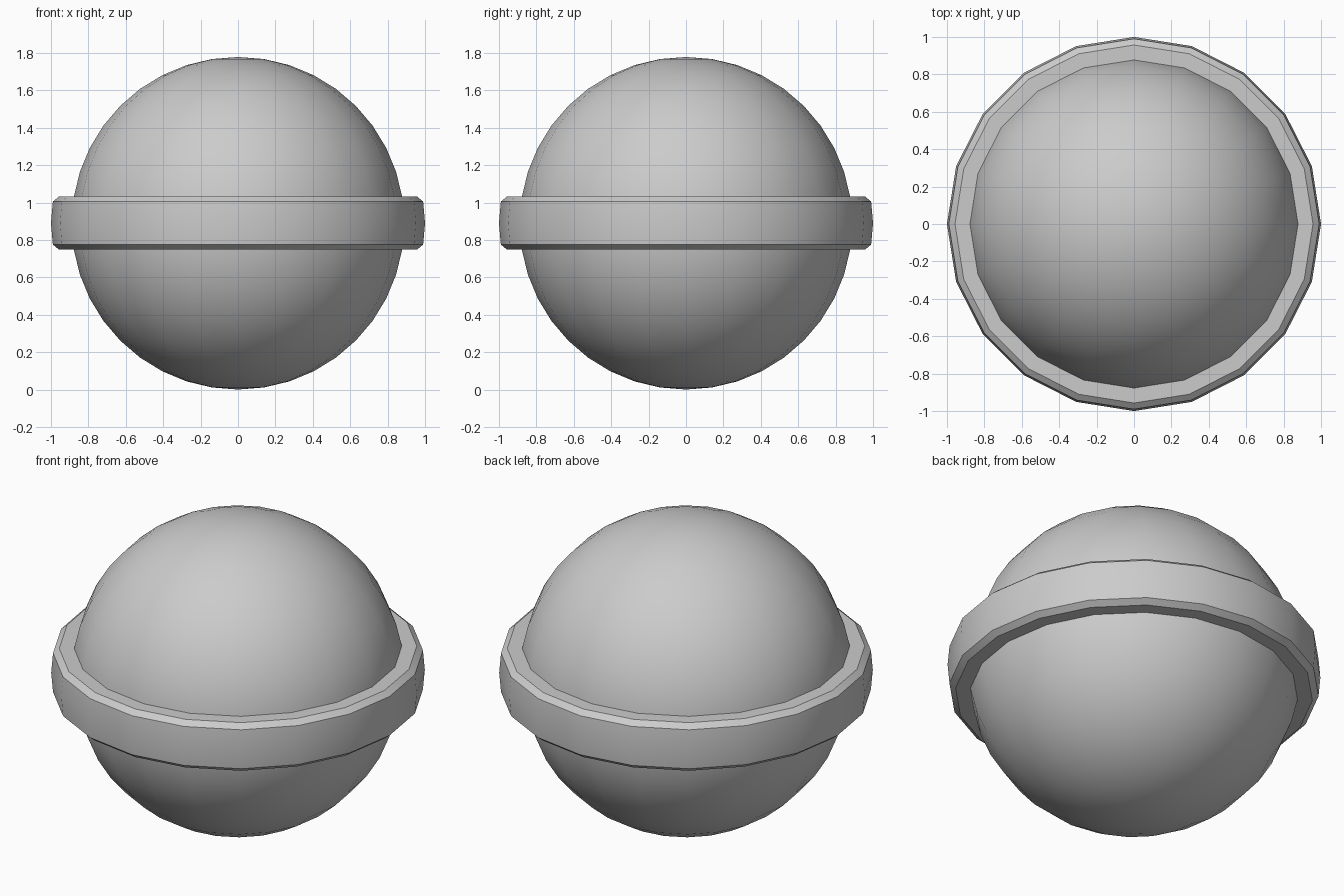
import bpy
from math import sin, cos, pi, radians

if "Cube" in bpy.data.objects:
    bpy.data.objects.remove(bpy.data.objects["Cube"])

SIDES = 20
R = 0.889      # sphere radius
CZ = 0.89      # height of the equator

# Main ball
bpy.ops.mesh.primitive_uv_sphere_add(segments=SIDES, ring_count=20, radius=R, location=(0, 0, CZ))
ball = bpy.context.object
ball.name = "ball"
bpy.ops.object.shade_smooth()

# Chamfered band round the equator: closed (radius, height) profile swept in a circle
profile = [(0.84, -0.142), (0.957, -0.142), (0.99, -0.115), (1.0, 0),
           (0.99, 0.115), (0.957, 0.142), (0.84, 0.142)]
n = len(profile)
verts = [(r * cos(2 * pi * i / SIDES), r * sin(2 * pi * i / SIDES), z)
         for i in range(SIDES) for r, z in profile]
faces = []
for i in range(SIDES):
    a, b = i * n, ((i + 1) % SIDES) * n
    for j in range(n):
        k = (j + 1) % n
        faces.append((a + j, b + j, b + k, a + k))
mesh = bpy.data.meshes.new("equator_band")
mesh.from_pydata(verts, [], faces)
band = bpy.data.objects.new("equator_band", mesh)
band.location.z = CZ + 0.001
bpy.context.collection.objects.link(band)

bpy.ops.object.select_all(action='DESELECT')
band.select_set(True)
bpy.context.view_layer.objects.active = band
bpy.ops.object.shade_smooth_by_angle(angle=radians(30))
